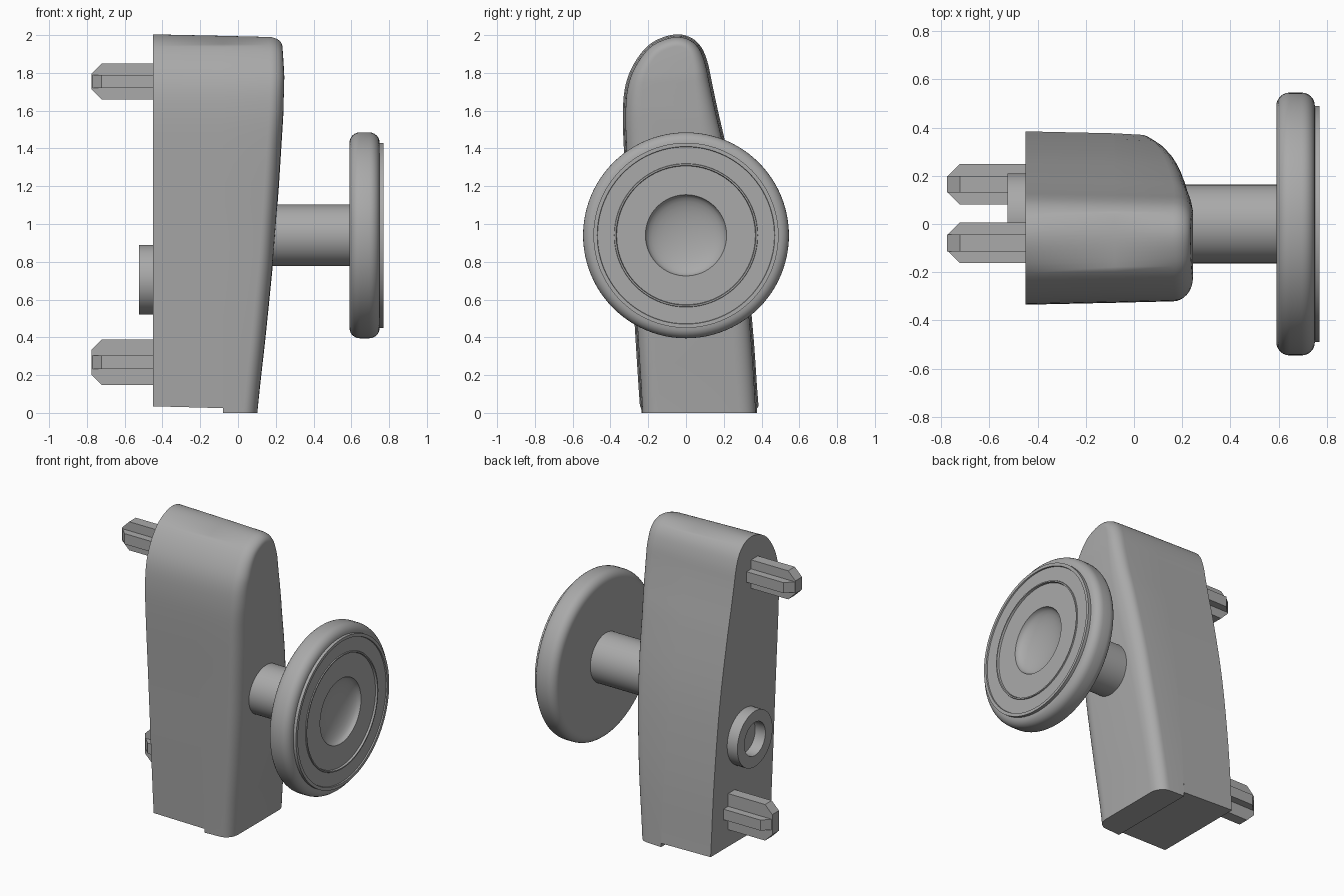
import bpy, bmesh, math
from mathutils import Vector

if "Cube" in bpy.data.objects:
    bpy.data.objects.remove(bpy.data.objects["Cube"])

grey = bpy.data.materials.new("plain_grey")
grey.use_nodes = True
grey.diffuse_color = (0.4, 0.4, 0.4, 1)
grey.node_tree.nodes["Principled BSDF"].inputs["Base Color"].default_value = (0.4, 0.4, 0.4, 1)


def finish(name, bm, angle=30):
    bmesh.ops.recalc_face_normals(bm, faces=bm.faces)
    mesh = bpy.data.meshes.new(name)
    bm.to_mesh(mesh)
    bm.free()
    mesh.materials.append(grey)
    obj = bpy.data.objects.new(name, mesh)
    bpy.context.collection.objects.link(obj)
    bpy.ops.object.select_all(action='DESELECT')
    obj.select_set(True)
    bpy.context.view_layer.objects.active = obj
    bpy.ops.object.shade_smooth_by_angle(angle=math.radians(angle))
    return obj


def lathe(name, profile, y, z, steps=64, closed=False):
    """Spin (x, radius) points about a line parallel to x."""
    bm = bmesh.new()
    rings = []
    for x, r in profile:
        if r == 0:
            rings.append([bm.verts.new((x, y, z))] * steps)
        else:
            rings.append([bm.verts.new((x, y + r * math.cos(a), z + r * math.sin(a)))
                          for a in (math.tau * i / steps for i in range(steps))])
    pairs = list(zip(rings, rings[1:]))
    if closed:
        pairs.append((rings[-1], rings[0]))
    for a, b in pairs:
        for i in range(steps):
            j = (i + 1) % steps
            corners = list(dict.fromkeys((a[i], a[j], b[j], b[i])))
            bm.faces.new(corners)
    return finish(name, bm)


def arc(cx, cr, rad, start, end, steps=6):
    angles = [math.radians(start + (end - start) * i / steps) for i in range(steps + 1)]
    return [(cx + rad * math.cos(a), cr + rad * math.sin(a)) for a in angles]


def lerp_table(table, t):
    for (a, va), (b, vb) in zip(table, table[1:]):
        if t <= b:
            return va + (vb - va) * max(0, (t - a) / (b - a))
    return table[-1][1]


def spline(points, steps=4):
    pts = [Vector(p) for p in points]
    pts = [2 * pts[0] - pts[1]] + pts + [2 * pts[-1] - pts[-2]]
    out = []
    for a, b, c, d in zip(pts, pts[1:], pts[2:], pts[3:]):
        for i in range(steps):
            t = i / steps
            out.append(0.5 * (2 * b + (c - a) * t + (2 * a - 5 * b + 4 * c - d) * t ** 2
                              + (3 * b - a - 3 * c + d) * t ** 3))
    return out + [pts[-2]]


# Body: leaning outline in y and z, lofted along x to a curved, rounded face
left = [(-.24, .02), (-.27, .5), (-.30, 1.0), (-.325, 1.4), (-.33, 1.6),
        (-.315, 1.74), (-.27, 1.85), (-.2, 1.94), (-.12, 1.985)]
right = [(.38, .02), (.345, .5), (.285, 1.0), (.21, 1.4), (.165, 1.6),
         (.135, 1.74), (.112, 1.85), (.08, 1.93), (.03, 1.98)]
outline = spline(left + [(-.04, 2.0)] + right[::-1])
count = len(outline)
face_x = [(0, .10), (.4, .145), (.8, .185), (1.2, .215), (1.6, .24), (1.8, .245), (2, .235)]
round_width = [(0, .09), (1.4, .11), (1.8, .07), (2, .05)]
ROUND = 0.075
normals = []
for i in range(count):
    t = outline[min(i + 1, count - 1)] - outline[max(i - 1, 0)]
    normals.append(Vector((t.y, -t.x)).normalized())
normals[0], normals[-1] = Vector((1, 0)), Vector((-1, 0))

bm = bmesh.new()


def section(x_of, inset_of, floor):
    ring = []
    for i, (p, n) in enumerate(zip(outline, normals)):
        q = p + n * inset_of(p.y)
        z = floor if i in (0, count - 1) else q.y
        ring.append(bm.verts.new((x_of(p.y), q.x, z)))
    return ring


sections = [section(lambda z: -.45, lambda z: -.004, .035),
            section(lambda z: -.08, lambda z: .004, .025),
            section(lambda z: -.08, lambda z: .004, 0)]
for k in range(9):
    a = math.pi / 2 * k / 8
    sections.append(section(
        lambda z: lerp_table(face_x, z) - ROUND * (1 - math.sin(a)),
        lambda z: .010 + lerp_table(round_width, z) * (1 - math.cos(a)), 0))
for a, b in zip(sections, sections[1:]):
    for i in range(count):
        j = (i + 1) % count
        bm.faces.new((a[i], a[j], b[j], b[i]))
bm.faces.new(sections[0])
cap = sections[-1]
for i in range(count // 2):
    corners = (cap[i], cap[i + 1], cap[count - 2 - i], cap[count - 1 - i])
    bm.faces.new(list(dict.fromkeys(corners)))
finish("body", bm, 35)

# Stem and round knob with stepped face and dished centre
AXIS = 0.94
lathe("stem", [(.1, 0), (.1, .163), (.6, .163), (.6, 0)], 0, AXIS)
dish = [(.755 - .07 * math.cos(math.pi / 2 * i / 8), .215 * math.sin(math.pi / 2 * i / 8))
        for i in range(8, -1, -1)]
knob = ([(.59, 0)] + arc(.645, .49, .055, 180, 90) + arc(.695, .49, .055, 90, 0)
        + [(.77, .49), (.77, .47), (.762, .468), (.762, .38), (.768, .378),
           (.768, .37), (.755, .367)] + dish)
lathe("knob", knob, 0, AXIS, 96)

# Hollow boss on the mounting side
lathe("mounting_boss", [(-.525, .185), (-.44, .185), (-.44, .11), (-.525, .11)],
      .025, .705, 48, True)


# Cross-shaped mounting pegs with chamfered tips
def peg(name, y, z, width, height):
    bm = bmesh.new()
    tip, base, cut, thick = -.775, -.44, .053, .035
    for half, upright in ((width / 2, False), (height / 2, True)):
        shape = [(base, -half), (tip + cut, -half), (tip, cut - half),
                 (tip, half - cut), (tip + cut, half), (base, half)]
        sides = []
        for t in (-thick, thick):
            sides.append([bm.verts.new((x, y + t, z + s) if upright else (x, y + s, z + t))
                          for x, s in shape])
        for side in sides:
            bm.faces.new(side)
        for i in range(6):
            j = (i + 1) % 6
            bm.faces.new((sides[0][i], sides[0][j], sides[1][j], sides[1][i]))
    finish(name, bm, 20)


peg("upper_peg", -.078, 1.755, .168, .19)
peg("lower_peg", .165, .268, .168, .24)
